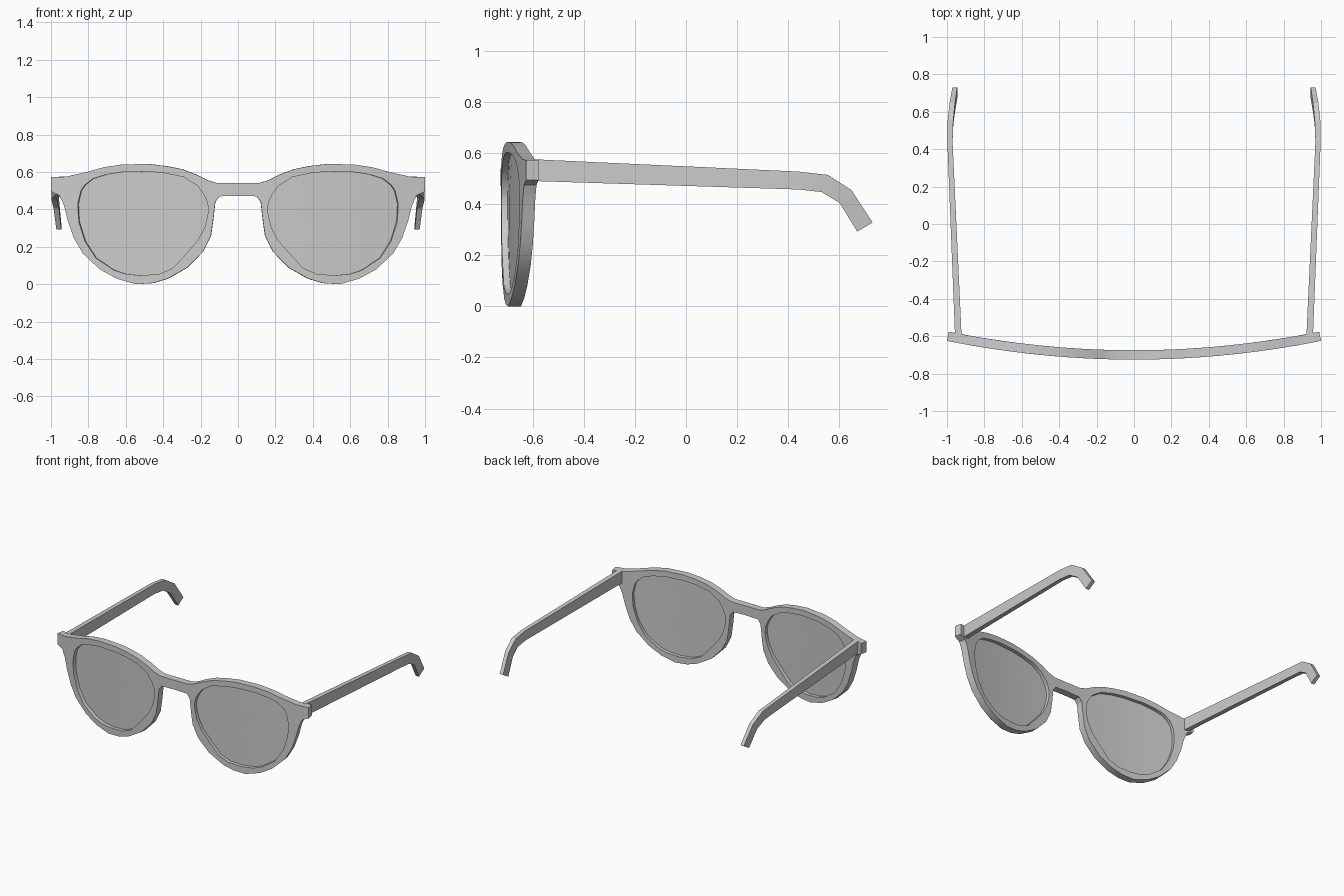
import bpy, bmesh
from mathutils import Vector

if "Cube" in bpy.data.objects:
    bpy.data.objects.remove(bpy.data.objects["Cube"])

# Rim: paired outer and lens-opening points (outer x, z, inner x, z), clockwise from bridge top
RIM = [
    (.11, .54, .165, .44), (.16, .555, .18, .475), (.22, .585, .215, .525),
    (.30, .615, .29, .572), (.385, .632, .385, .593), (.48, .643, .47, .602),
    (.62, .64, .62, .60), (.72, .625, .71, .585), (.81, .60, .775, .565),
    (.92, .575, .82, .53), (1, .572, .84, .50), (1, .495, .85, .46),
    (.955, .475, .856, .43), (.93, .42, .855, .385), (.91, .34, .85, .33),
    (.877, .245, .818, .23), (.83, .165, .76, .14), (.74, .08, .663, .075),
    (.65, .03, .60, .055), (.545, 0, .52, .047), (.455, .006, .42, .055),
    (.375, .03, .35, .085), (.27, .09, .28, .16), (.187, .175, .215, .235),
    (.145, .26, .178, .305), (.132, .35, .162, .37), (.122, .44, .16, .405),
    (.10, .47, .162, .425)]
N = len(RIM)
THICK = 0.05


def bend(x, depth, z):
    """Point on the wrapped front, pushed back by depth along the surface normal."""
    n = Vector((-0.2 * x, 1, 0)).normalized()
    return Vector((x, -0.725 + 0.1 * x * x, z)) + n * depth


def finish(name, bm, angle=0.5):
    """Turn a half-model into a mirrored object."""
    bmesh.ops.recalc_face_normals(bm, faces=bm.faces)
    mesh = bpy.data.meshes.new(name)
    bm.to_mesh(mesh)
    bm.free()
    ob = bpy.data.objects.new(name, mesh)
    bpy.context.collection.objects.link(ob)
    mod = ob.modifiers.new("mirror", 'MIRROR')
    mod.use_clip = True
    bpy.ops.object.select_all(action='DESELECT')
    ob.select_set(True)
    bpy.context.view_layer.objects.active = ob
    bpy.ops.object.shade_smooth_by_angle(angle=angle)
    return ob


# Frame front: rim ring plus half bridge, with front, back and edge walls
bm = bmesh.new()
layers = []
for d in (0, THICK):
    outer = [bm.verts.new(bend(p[0], d, p[1])) for p in RIM]
    inner = [bm.verts.new(bend(p[2], d, p[3])) for p in RIM]
    mid = [bm.verts.new(bend(0, d, z)) for z in (.54, .473)]
    for i in range(N):
        j = (i + 1) % N
        bm.faces.new((outer[i], outer[j], inner[j], inner[i]))
    bm.faces.new((mid[0], outer[0], outer[-1], mid[1]))
    layers.append((mid[:1] + outer + mid[1:], inner))
(of, hf), (ob_, hb) = layers
for i in range(len(of) - 1):
    bm.faces.new((of[i], of[i + 1], ob_[i + 1], ob_[i]))
for i in range(N):
    j = (i + 1) % N
    bm.faces.new((hf[i], hf[j], hb[j], hb[i]))
finish("frame_front", bm)

# Lenses: concentric rings following the wrap
bm = bmesh.new()
cx, cz = .51, .33
rings = [[bm.verts.new(bend(cx + (p[2] - cx) * s, THICK / 2, cz + (p[3] - cz) * s))
          for p in RIM] for s in (1, .67, .33)]
centre = bm.verts.new(bend(cx, THICK / 2, cz))
for i in range(N):
    j = (i + 1) % N
    for a, b in zip(rings, rings[1:]):
        bm.faces.new((a[i], a[j], b[j], b[i]))
    bm.faces.new((rings[-1][i], rings[-1][j], centre))
finish("lenses", bm)

# Temple arms: sections of (inner x, outer x, top y, top z, bottom y, bottom z)
ARM = [(.922, .957, -.595, .575, -.595, .49), (.97, .998, .44, .527, .44, .457),
       (.966, .996, .555, .514, .53, .447), (.957, .986, .647, .455, .60, .405),
       (.945, .971, .73, .328, .67, .292)]
bm = bmesh.new()
secs = [[bm.verts.new(v) for v in ((a, ty, tz), (b, ty, tz), (b, by, bz), (a, by, bz))]
        for a, b, ty, tz, by, bz in ARM]
for s, t in zip(secs, secs[1:]):
    for i in range(4):
        j = (i + 1) % 4
        bm.faces.new((s[i], s[j], t[j], t[i]))
bm.faces.new(secs[0])
bm.faces.new(secs[-1])
finish("temple_arms", bm, 0.3)
